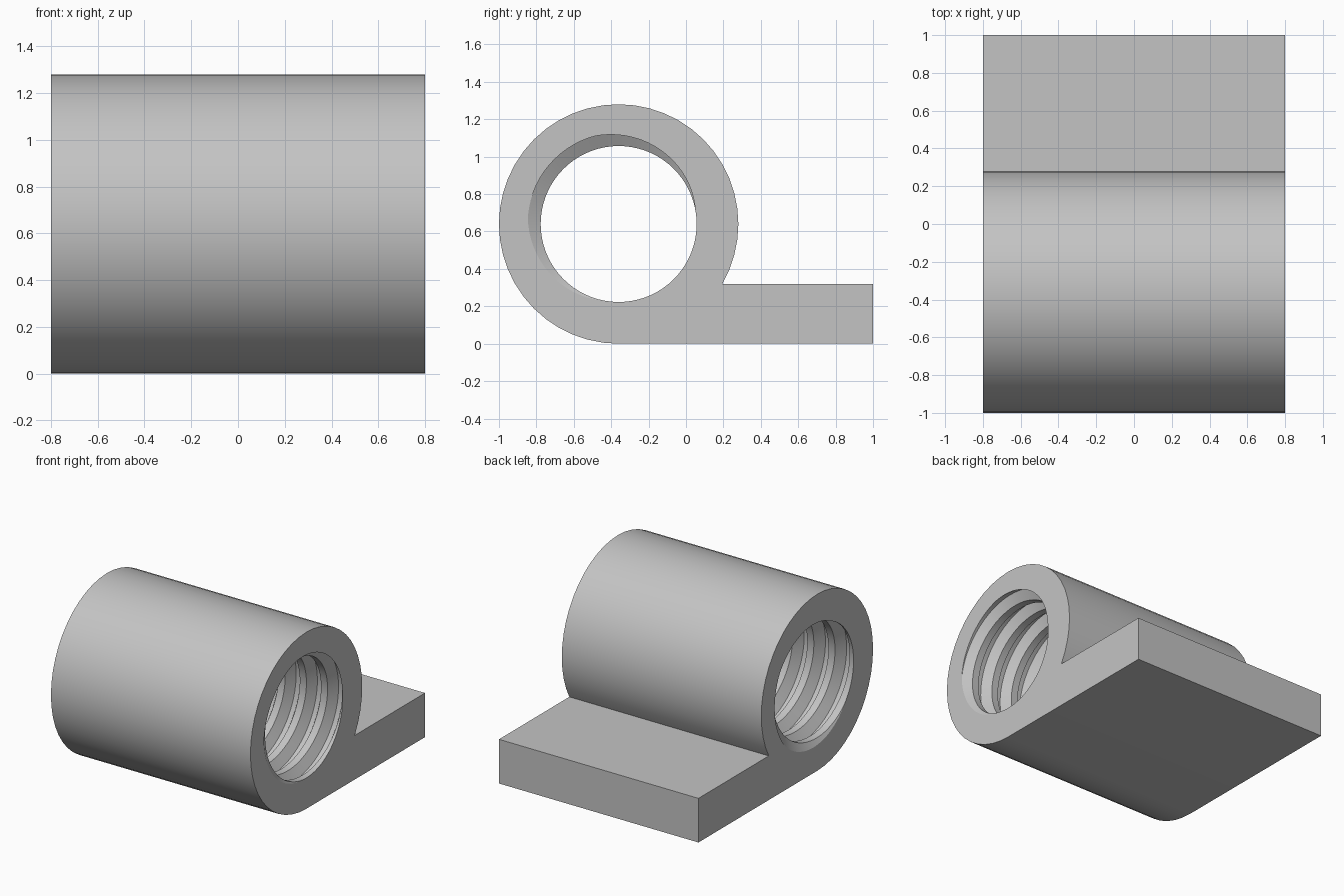
import bpy, bmesh, math

cube = bpy.data.objects.get("Cube")
if cube:
    bpy.data.objects.remove(cube, do_unlink=True)

HALF = 0.8                     # half length along x
CY, CZ, R = -0.36, 0.64, 0.64  # barrel centre and radius
PLATE = 0.32                   # plate thickness
MINOR, MAJOR, PITCH = 0.417, 0.487, 0.17
TURNS = math.ceil(2 * HALF / PITCH) + 1
STEPS = 72
# Thread groove: (fraction of a turn, radius)
GROOVE = [(0.03, MINOR), (0.29, MAJOR), (0.49, MAJOR), (0.72, MINOR)]


def groove_radius(u):
    u %= 1.0
    for (a, ra), (b, rb) in zip(GROOVE, GROOVE[1:]):
        if a <= u <= b:
            return ra + (rb - ra) * (u - a) / (b - a)
    return MINOR


def thread_column(turn):
    """Points along the bore at one angle, clipped to both ends."""
    angle = turn * math.tau
    stations = [(-HALF, groove_radius(turn + 2 * HALF / PITCH))]
    for k in range(-TURNS, 2):
        for f, r in reversed(GROOVE):
            x = HALF + PITCH * (turn - f + k)
            if x <= -HALF:
                stations.append(stations[0])
            elif x >= HALF:
                stations.append((HALF, groove_radius(turn)))
            else:
                stations.append((x, r))
    stations.append((HALF, groove_radius(turn)))
    return [(x, CY + r * math.cos(angle), CZ + r * math.sin(angle)) for x, r in stations]


bm = bmesh.new()

# Threaded bore
columns = [[bm.verts.new(p) for p in thread_column(i / STEPS)] for i in range(STEPS + 1)]
for a, b in zip(columns, columns[1:]):
    for j in range(len(a) - 1):
        bm.faces.new((a[j], a[j + 1], b[j + 1], b[j]))
bmesh.ops.remove_doubles(bm, verts=bm.verts[:], dist=0.0001)

# Outer outline: barrel arc flowing into the flat plate
outline = [(1.0, 0.0), (1.0, PLATE)]
for i in range(41):
    t = math.radians(-30 + 7.5 * i)
    outline.append((CY + R * math.cos(t), CZ + R * math.sin(t)))
rings = [[bm.verts.new((x, y, z)) for y, z in outline] for x in (-HALF, HALF)]
for i in range(len(outline)):
    j = (i + 1) % len(outline)
    bm.faces.new((rings[0][i], rings[0][j], rings[1][j], rings[1][i]))

# End faces between the outline and the bore
for end in (-HALF, HALF):
    edges = [e for e in bm.edges if e.is_boundary
             and all(abs(v.co.x - end) < 0.0005 for v in e.verts)]
    bmesh.ops.triangle_fill(bm, use_beauty=True, use_dissolve=False, edges=edges,
                            normal=(math.copysign(1, end), 0, 0))
bmesh.ops.recalc_face_normals(bm, faces=bm.faces[:])

mesh = bpy.data.meshes.new("threaded_bracket")
bm.to_mesh(mesh)
bm.free()
bracket = bpy.data.objects.new("threaded_bracket", mesh)
bpy.context.collection.objects.link(bracket)

# Plain grey material
grey = bpy.data.materials.new("light_grey")
grey.use_nodes = True
colour = (0.55, 0.55, 0.55, 1.0)
grey.diffuse_color = colour
grey.node_tree.nodes["Principled BSDF"].inputs["Base Color"].default_value = colour
mesh.materials.append(grey)

bpy.ops.object.select_all(action='DESELECT')
bracket.select_set(True)
bpy.context.view_layer.objects.active = bracket
bpy.ops.object.shade_smooth_by_angle(angle=math.radians(25))
